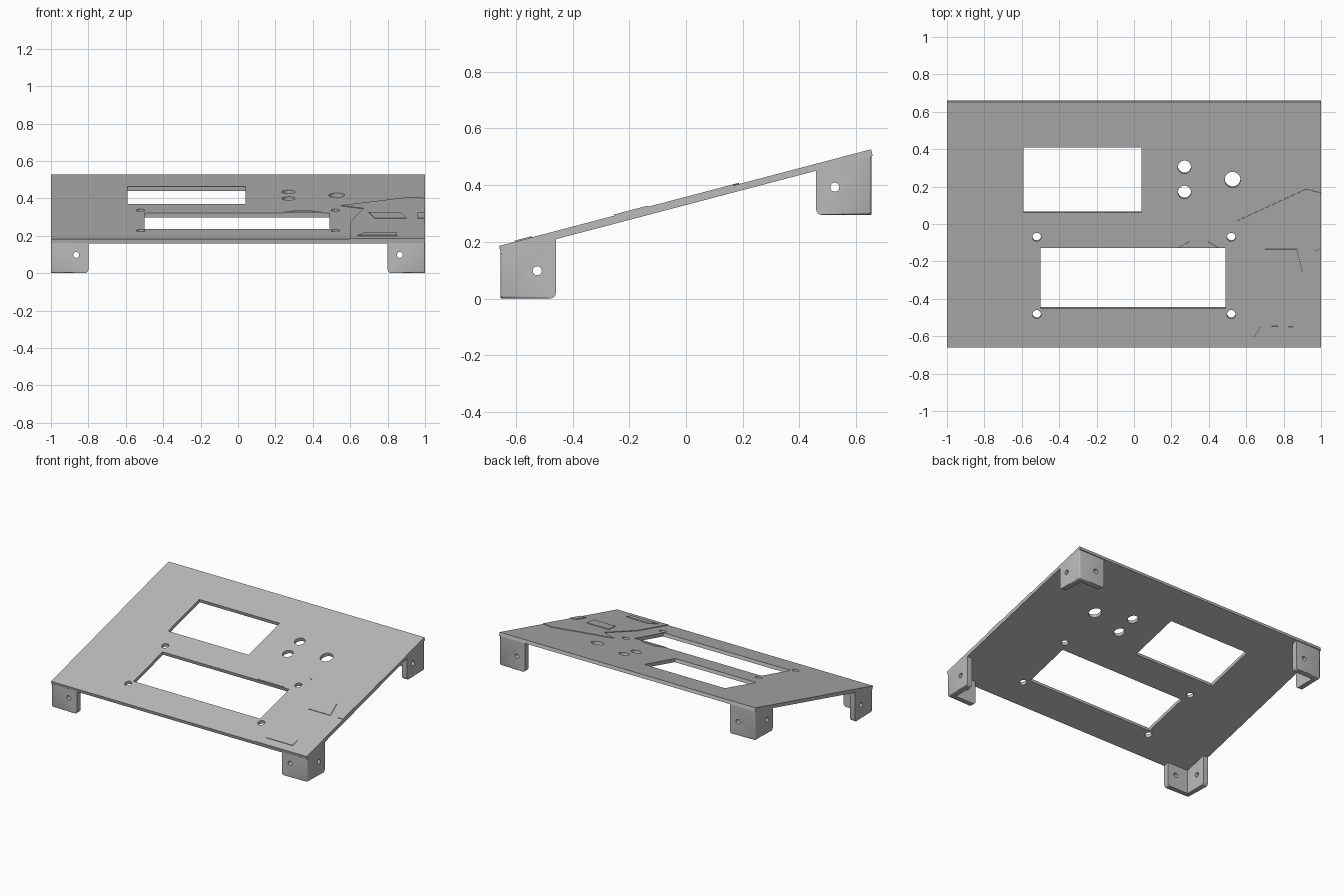
import bpy, bmesh
from math import sin, cos, pi, atan
from mathutils import Matrix, Vector

old = bpy.data.objects.get("Cube")
if old:
    bpy.data.objects.remove(old, do_unlink=True)

# One grey for the whole panel
grey = bpy.data.materials.new("panel_grey")
grey.use_nodes = True
grey.diffuse_color = (0.5, 0.5, 0.5, 1)
grey.node_tree.nodes["Principled BSDF"].inputs["Base Color"].default_value = (0.5, 0.5, 0.5, 1)

SLOPE = 0.263
TILT = atan(SLOPE)
THICK = 0.024
MID_Z = 0.3425
TILT_MATRIX = Matrix.Translation((0, 0, MID_Z)) @ Matrix.Rotation(TILT, 4, 'X')


def finish(name, bm):
    bmesh.ops.recalc_face_normals(bm, faces=bm.faces)
    mesh = bpy.data.meshes.new(name)
    bm.to_mesh(mesh)
    bm.free()
    mesh.materials.append(grey)
    obj = bpy.data.objects.new(name, mesh)
    bpy.context.collection.objects.link(obj)
    return obj


def smooth(obj):
    bpy.ops.object.select_all(action='DESELECT')
    obj.select_set(True)
    bpy.context.view_layer.objects.active = obj
    bpy.ops.object.shade_smooth_by_angle(angle=pi / 6)


def rect(x0, x1, y0, y1):
    return [(x0, y0), (x1, y0), (x1, y1), (x0, y1)]


def circle(x, y, r, n=32):
    return [(x + r * cos(2 * pi * i / n), y + r * sin(2 * pi * i / n)) for i in range(n)]


def sheet(name, loops, low, high):
    """Fill the first loop less the others, thicken it and lay it on the tilt."""
    bm = bmesh.new()
    for loop in loops:
        verts = [bm.verts.new((x, y / cos(TILT), low)) for x, y in loop]
        for i, v in enumerate(verts):
            bm.edges.new((v, verts[i - 1]))
    bmesh.ops.triangle_fill(bm, use_beauty=True, use_dissolve=False, edges=bm.edges[:])
    top = bmesh.ops.extrude_face_region(bm, geom=bm.faces[:])["geom"]
    bmesh.ops.translate(bm, vec=(0, 0, high - low),
                        verts=[g for g in top if isinstance(g, bmesh.types.BMVert)])
    obj = finish(name, bm)
    obj.data.transform(TILT_MATRIX)
    smooth(obj)
    return obj


# Sloping face plate with display window, slot, button and screw holes
holes = [rect(-0.59, 0.04, 0.065, 0.412), rect(-0.5, 0.49, -0.448, -0.125),
         circle(0.27, 0.307, 0.035), circle(0.27, 0.173, 0.035), circle(0.527, 0.24, 0.042)]
holes += [circle(sx * 0.52, y, 0.023) for sx in (-1, 1) for y in (-0.067, -0.48)]
sheet("face_plate", [rect(-1, 1, -0.656, 0.656)] + holes, -THICK / 2, THICK / 2)

# Shallow raised relief on the front left corner
RELIEF = 0.004
sheet("relief_panel", [[(0.55, 0.02), (0.92, 0.19), (1, 0.17), (1, -0.656), (0.6, -0.656),
                        (0.6, -0.32), (0.67, -0.04)]], THICK / 2, THICK / 2 + RELIEF)
pads = {
    "relief_pad": [(0.73, -0.25), (0.7, -0.13), (0.87, -0.13), (0.9, -0.25)],
    "relief_edge_tab": [(0.96, -0.25), (0.96, -0.14), (1, -0.13), (1, -0.25)],
    "relief_front_pad": [(0.64, -0.6), (0.68, -0.54), (0.85, -0.545), (0.85, -0.6)],
}
for name, outline in pads.items():
    sheet(name, [outline], THICK / 2 + RELIEF, THICK / 2 + 2 * RELIEF)
sheet("relief_arc", [[(0.24, -0.122), (0.45, -0.122), (0.39, -0.087), (0.3, -0.087)]],
      THICK / 2, THICK / 2 + RELIEF)

# Corner legs: two walls in an L, each with a screw hole
WIDTH, DEPTH, WALL, END_Y = 0.2, 0.195, 0.038, 0.654


def leg(name, sx, sy, base):
    def top_z(b):
        return 0.334 + SLOPE * sy * (END_Y - b)

    bm = bmesh.new()
    plan = [(0, 0), (WIDTH, 0), (WIDTH, WALL), (WALL, WALL), (WALL, DEPTH), (0, DEPTH)]
    low = [bm.verts.new((a, b, base)) for a, b in plan]
    high = [bm.verts.new((a, b, top_z(b))) for a, b in plan]
    bm.faces.new(low)
    bm.faces.new(high)
    for i in range(len(plan)):
        bm.faces.new((low[i - 1], low[i], high[i], high[i - 1]))
    bmesh.ops.recalc_face_normals(bm, faces=bm.faces)

    # round the free bottom corners, then the outer edges
    def both(e, test):
        return all(test(v.co) for v in e.verts)

    ends = [e for e in bm.edges if both(e, lambda c: c.z < base + 1e-4) and
            (both(e, lambda c: c.x > WIDTH - 1e-4) or both(e, lambda c: c.y > DEPTH - 1e-4))]
    bmesh.ops.bevel(bm, geom=ends, offset=0.02, segments=4, profile=0.5, affect='EDGES')
    outer = [e for e in bm.edges if both(e, lambda c: c.x < 1e-4 and c.y < 1e-4) or
             (both(e, lambda c: c.z < base + 1e-4) and
              (both(e, lambda c: c.x < 1e-4) or both(e, lambda c: c.y < 1e-4)))]
    bmesh.ops.bevel(bm, geom=outer, offset=0.01, segments=3, profile=0.5, affect='EDGES')
    for v in bm.verts:
        v.co = Vector((sx * (1 - v.co.x), sy * (END_Y - v.co.y), v.co.z))
    obj = finish(name, bm)

    # drill both walls
    hole_z = base + 0.098
    for axis, spot in (('X', (sx * (1 - WALL / 2), sy * 0.525, hole_z)),
                       ('Y', (sx * 0.865, sy * (END_Y - WALL / 2), hole_z))):
        cb = bmesh.new()
        turn = Matrix.Rotation(pi / 2, 4, 'Y' if axis == 'X' else 'X')
        bmesh.ops.create_cone(cb, cap_ends=True, segments=24, radius1=0.016, radius2=0.016,
                              depth=WALL * 2, matrix=Matrix.Translation(spot) @ turn)
        cutter = finish("hole_cutter", cb)
        cutter.hide_render = True
        mod = obj.modifiers.new("hole", 'BOOLEAN')
        mod.operation = 'DIFFERENCE'
        mod.solver = 'EXACT'
        mod.object = cutter
        bpy.context.view_layer.objects.active = obj
        bpy.ops.object.modifier_apply(modifier=mod.name)
        bpy.data.objects.remove(cutter, do_unlink=True)
    smooth(obj)


for side, sx in (("left", 1), ("right", -1)):
    leg("front_leg_" + side, sx, -1, 0.0)
    leg("back_leg_" + side, sx, 1, 0.295)
